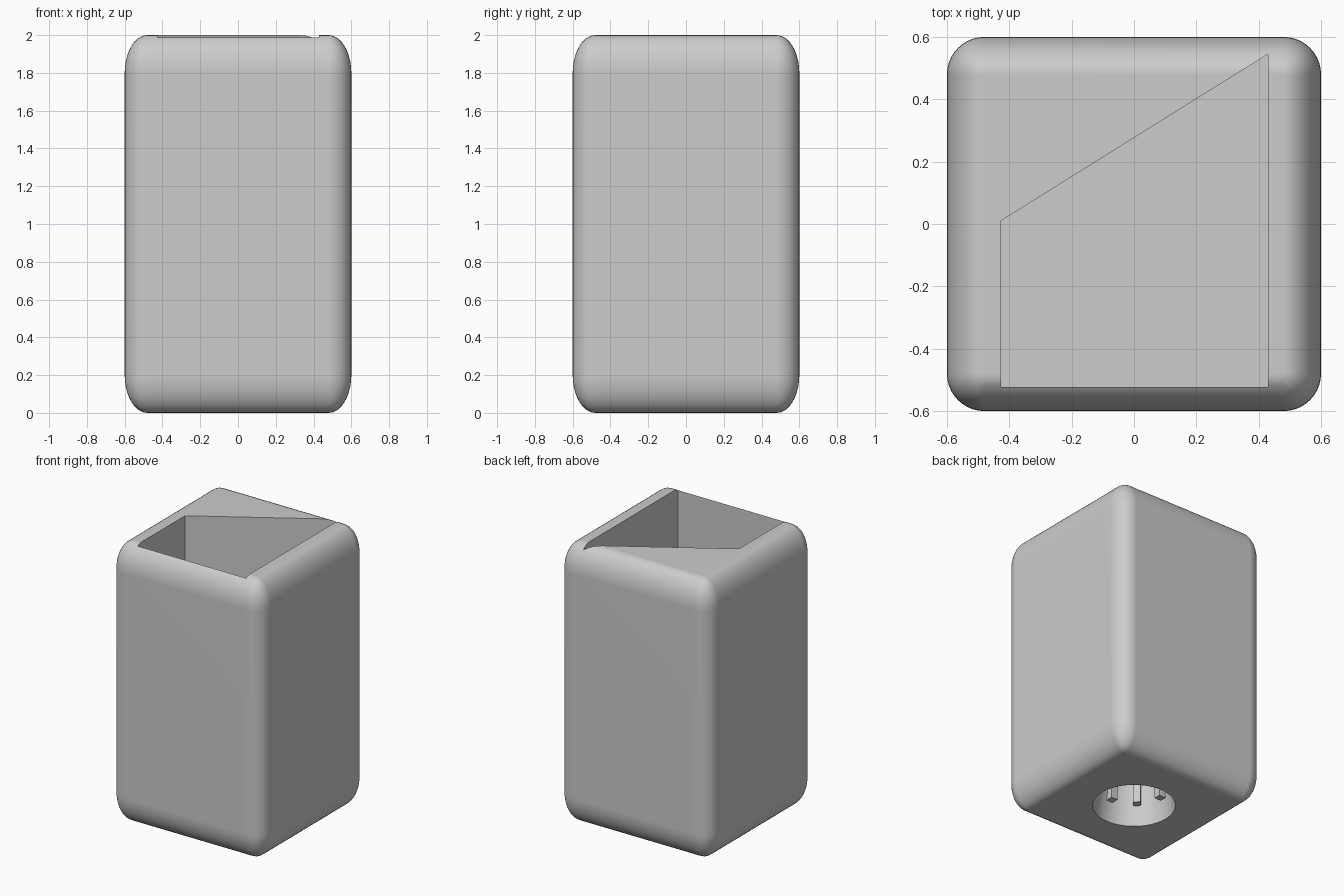
import bpy, bmesh, math
from mathutils import Matrix, Vector

cube = bpy.data.objects.get("Cube")
if cube:
    bpy.data.objects.remove(cube, do_unlink=True)

grey = bpy.data.materials.new("light grey")
grey.use_nodes = True
COLOUR = (0.604, 0.604, 0.604, 1)
grey.diffuse_color = COLOUR
grey.node_tree.nodes["Principled BSDF"].inputs["Base Color"].default_value = COLOUR


def make_object(name, bm):
    bmesh.ops.recalc_face_normals(bm, faces=bm.faces)
    mesh = bpy.data.meshes.new(name)
    bm.to_mesh(mesh)
    bm.free()
    mesh.materials.append(grey)
    obj = bpy.data.objects.new(name, mesh)
    bpy.context.collection.objects.link(obj)
    return obj


def activate(obj):
    bpy.ops.object.select_all(action="DESELECT")
    obj.select_set(True)
    bpy.context.view_layer.objects.active = obj


def cut(target, cutter):
    cutter.hide_render = True
    mod = target.modifiers.new("cut", "BOOLEAN")
    mod.operation = "DIFFERENCE"
    mod.solver = "EXACT"
    mod.object = cutter
    activate(target)
    bpy.ops.object.modifier_apply(modifier=mod.name)
    bpy.data.objects.remove(cutter, do_unlink=True)


# Body: a rounded cube stretched upwards
bm = bmesh.new()
bmesh.ops.create_cube(bm, size=1.2)
bmesh.ops.bevel(bm, geom=bm.edges[:], offset=0.12, segments=10,
                profile=0.5, affect="EDGES")
bmesh.ops.scale(bm, vec=(1, 1, 2 / 1.2), verts=bm.verts)
bmesh.ops.translate(bm, vec=(0, 0, 1), verts=bm.verts)
body = make_object("body", bm)

# Four-sided pocket with a slanted back wall
POCKET = [(-0.427, -0.523), (0.43, -0.523), (0.43, 0.545), (-0.427, 0.01)]
bm = bmesh.new()
floor = bm.faces.new([bm.verts.new((x, y, 0.8)) for x, y in POCKET])
walls = bmesh.ops.extrude_face_region(bm, geom=[floor])
bmesh.ops.translate(bm, vec=(0, 0, 1.5),
                    verts=[v for v in walls["geom"] if isinstance(v, bmesh.types.BMVert)])
cut(body, make_object("pocket_cutter", bm))

# Tapered round socket in the base
bm = bmesh.new()
bmesh.ops.create_cone(bm, cap_ends=True, segments=64, radius1=0.283, radius2=0.195,
                      depth=0.6, matrix=Matrix.Translation((0, 0, 0.2)))
cut(body, make_object("socket_cutter", bm))

activate(body)
bpy.ops.object.shade_smooth_by_angle(angle=math.radians(30))
weighted = body.modifiers.new("weighted normals", "WEIGHTED_NORMAL")
weighted.keep_sharp = True

# Eight upright ribs around the socket wall
bm = bmesh.new()
for i in range(8):
    place = (Matrix.Rotation(math.radians(45 * i), 4, "Z")
             @ Matrix.Translation(Vector((0.24, 0, 0.33)))
             @ Matrix.Diagonal((0.09, 0.05, 0.38, 1)))
    bmesh.ops.create_cube(bm, size=1, matrix=place)
make_object("socket_ribs", bm)
